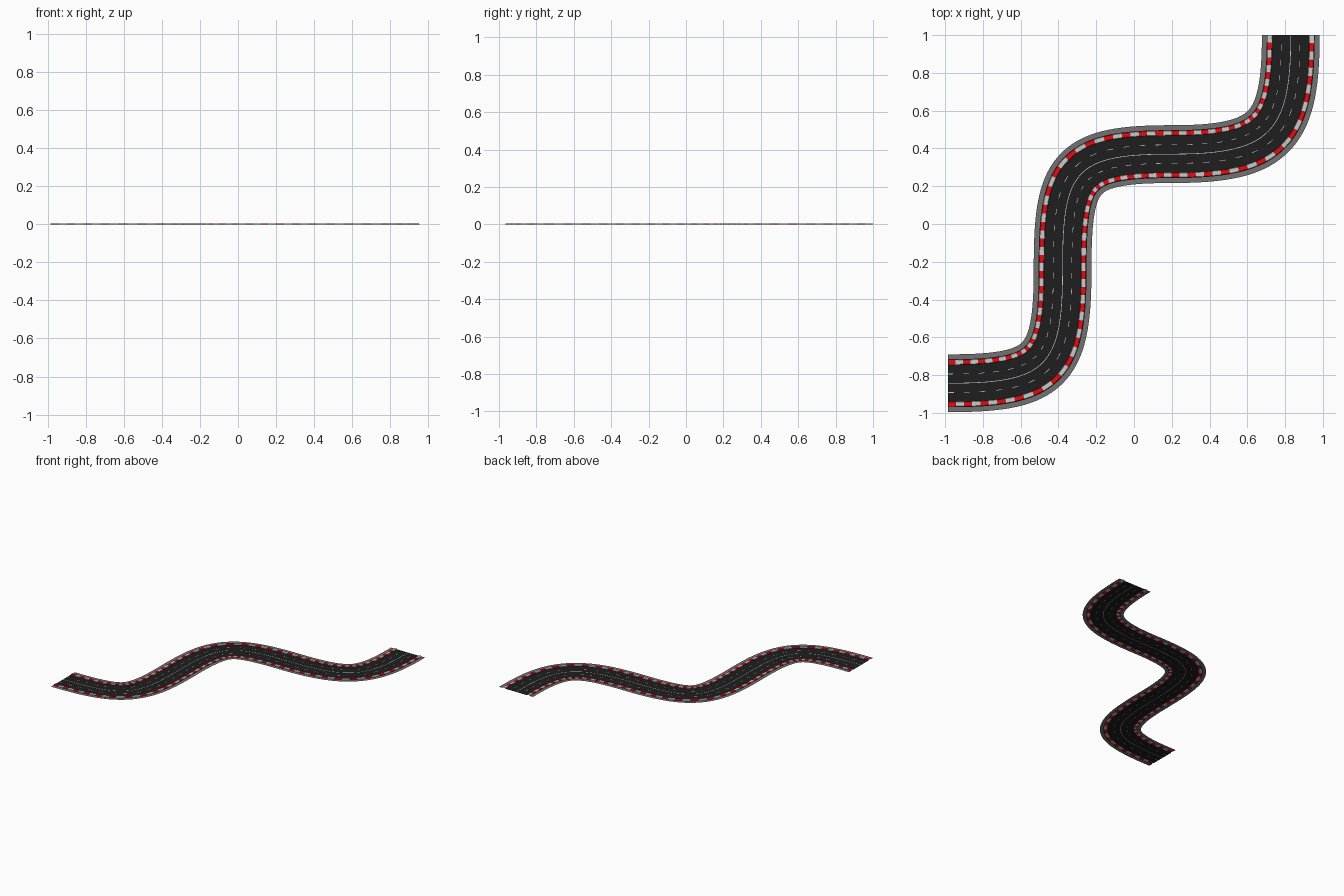
import bpy
from mathutils import Vector
from mathutils.geometry import interpolate_bezier

if "Cube" in bpy.data.objects:
    bpy.data.objects.remove(bpy.data.objects["Cube"])


def material(name, rgb):
    m = bpy.data.materials.new(name)
    m.diffuse_color = (*rgb, 1)
    m.use_nodes = True
    m.node_tree.nodes["Principled BSDF"].inputs["Base Color"].default_value = m.diffuse_color
    return m


ASPHALT = material("asphalt", (0.013, 0.013, 0.013))
VERGE = material("verge_grey", (0.17, 0.17, 0.17))
RED = material("kerb_red", (0.75, 0.004, 0.008))
WHITE = material("kerb_white", (0.65, 0.65, 0.65))

# Centre line: three quarter bends, alternately horizontal and vertical at the joints
JOINTS = [Vector(p) for p in ((-0.985, -0.843, 0), (-0.378, -0.24, 0),
                              (0.2, 0.37, 0), (0.83, 1.0, 0))]
HANDLE = 0.52
AXES = [Vector((1, 0, 0)), Vector((0, 1, 0))]
dense = []
for k in range(3):
    a, b = JOINTS[k], JOINTS[k + 1]
    pts = interpolate_bezier(a, a + AXES[k % 2] * HANDLE,
                             b - AXES[(k + 1) % 2] * HANDLE, b, 400)
    dense += pts if k == 0 else pts[1:]

# Even spacing along the path: 8 steps per kerb stripe pair
dist = [0.0]
for p, q in zip(dense, dense[1:]):
    dist.append(dist[-1] + (q - p).length)
PER = 8
N = round(dist[-1] / 0.082) * PER
path, j = [], 0
for i in range(N + 1):
    d = dist[-1] * i / N
    while j < len(dist) - 2 and dist[j + 1] < d:
        j += 1
    path.append(dense[j].lerp(dense[j + 1], (d - dist[j]) / (dist[j + 1] - dist[j])))
sides = []
for i in range(N + 1):
    t = (path[min(i + 1, N)] - path[max(i - 1, 0)]).normalized()
    if i == 0:
        t = AXES[0]
    elif i == N:
        t = AXES[1]
    sides.append(Vector((-t.y, t.x, 0)))


def strip(name, profile, mats, first=PER):
    """Sweep an (offset, height) profile; first = steps per period using mats[0]."""
    n = len(profile)
    verts = [p + s * o + Vector((0, 0, z)) for p, s in zip(path, sides) for o, z in profile]
    faces, idx = [], []
    for i in range(N):
        for k in range(n - 1):
            a = i * n + k
            faces.append((a, a + n, a + n + 1, a + 1))
            idx.append(0 if i % PER < first else 1)
    me = bpy.data.meshes.new(name)
    me.from_pydata(verts, [], faces)
    for m in mats:
        me.materials.append(m)
    me.polygons.foreach_set("material_index", idx)
    ob = bpy.data.objects.new(name, me)
    bpy.context.collection.objects.link(ob)


def pair(name, profile, mats, first=PER):
    strip(name + "_left", profile, mats, first)
    strip(name + "_right", [(-o, z) for o, z in reversed(profile)], mats, first)


# Solid centre line, lanes and dashed lane lines
strip("centre_line", [(-0.0017, 0), (0.0017, 0)], [WHITE])
pair("inner_lane", [(0.0017, 0), (0.0475, 0)], [ASPHALT])
pair("lane_dashes", [(0.0475, 0), (0.0505, 0)], [WHITE, ASPHALT], 3)
pair("outer_lane", [(0.0505, 0), (0.098, 0)], [ASPHALT])

# Raised striped kerbs, dark gutter and grey verge
pair("kerb", [(0.098, 0), (0.100, 0.005), (0.122, 0.005), (0.124, 0)], [RED, WHITE], 4)
pair("gutter", [(0.124, 0), (0.127, 0)], [ASPHALT])
pair("verge", [(0.127, 0), (0.153, 0)], [VERGE])
